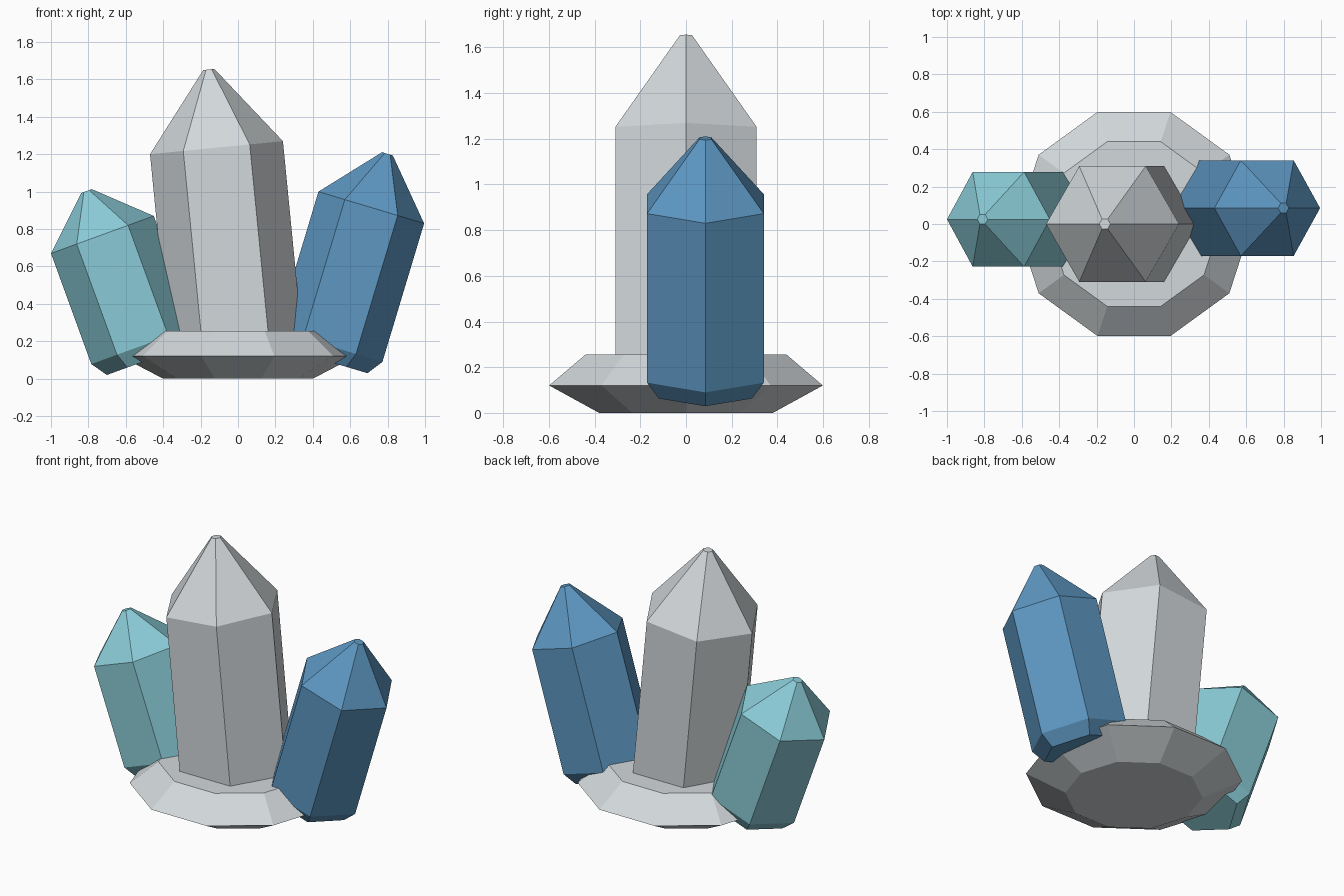
import bpy, bmesh, math
from mathutils import Matrix

if "Cube" in bpy.data.objects:
    bpy.data.objects.remove(bpy.data.objects["Cube"])


def material(name, rgb):
    m = bpy.data.materials.new(name)
    m.diffuse_color = (*rgb, 1)
    m.use_nodes = True
    m.node_tree.nodes["Principled BSDF"].inputs["Base Color"].default_value = m.diffuse_color
    return m


def lathe(name, sides, rings, mat, place=Matrix()):
    """Closed faceted solid from (radius, height) rings, flat shaded."""
    bm = bmesh.new()
    loops = []
    for r, z in rings:
        loops.append([bm.verts.new((r * math.cos(math.tau * i / sides),
                                    r * math.sin(math.tau * i / sides), z))
                      for i in range(sides)])
    for low, high in zip(loops, loops[1:]):
        for i in range(sides):
            j = (i + 1) % sides
            bm.faces.new((low[i], low[j], high[j], high[i]))
    bm.faces.new(loops[0][::-1])
    bm.faces.new(loops[-1])
    bm.transform(place)
    mesh = bpy.data.meshes.new(name)
    bm.to_mesh(mesh)
    bm.free()
    mesh.materials.append(mat)
    obj = bpy.data.objects.new(name, mesh)
    bpy.context.collection.objects.link(obj)
    return obj


def crystal(name, shoulder, tilt, radius, foot, shaft, point, mat):
    """Hexagonal crystal measured up and down from its shoulder ring."""
    rings = [(radius * 0.8, -shaft - foot), (radius, -shaft),
             (radius, 0), (0.03, point)]
    place = Matrix.Translation(shoulder) @ Matrix.Rotation(math.radians(tilt), 4, 'Y')
    return lathe(name, 6, rings, mat, place)


grey = material("pale_grey", (0.65, 0.69, 0.71))
blue = material("blue", (0.11, 0.31, 0.54))
teal = material("light_teal", (0.255, 0.60, 0.68))

# Ten-sided stone base
lathe("base", 10, [(0.40, 0), (0.63, 0.12), (0.463, 0.255)], grey)

# Three leaning crystals
crystal("centre_crystal", (-0.115, 0, 1.235), -5.6, 0.357, 0.11, 1.075, 0.42, grey)
crystal("right_crystal", (0.7125, 0.085, 0.915), 16.75, 0.295, 0.081, 0.773, 0.30, blue)
crystal("left_crystal", (-0.725, 0.025, 0.77), -20, 0.2925, 0.083, 0.63, 0.248, teal)
